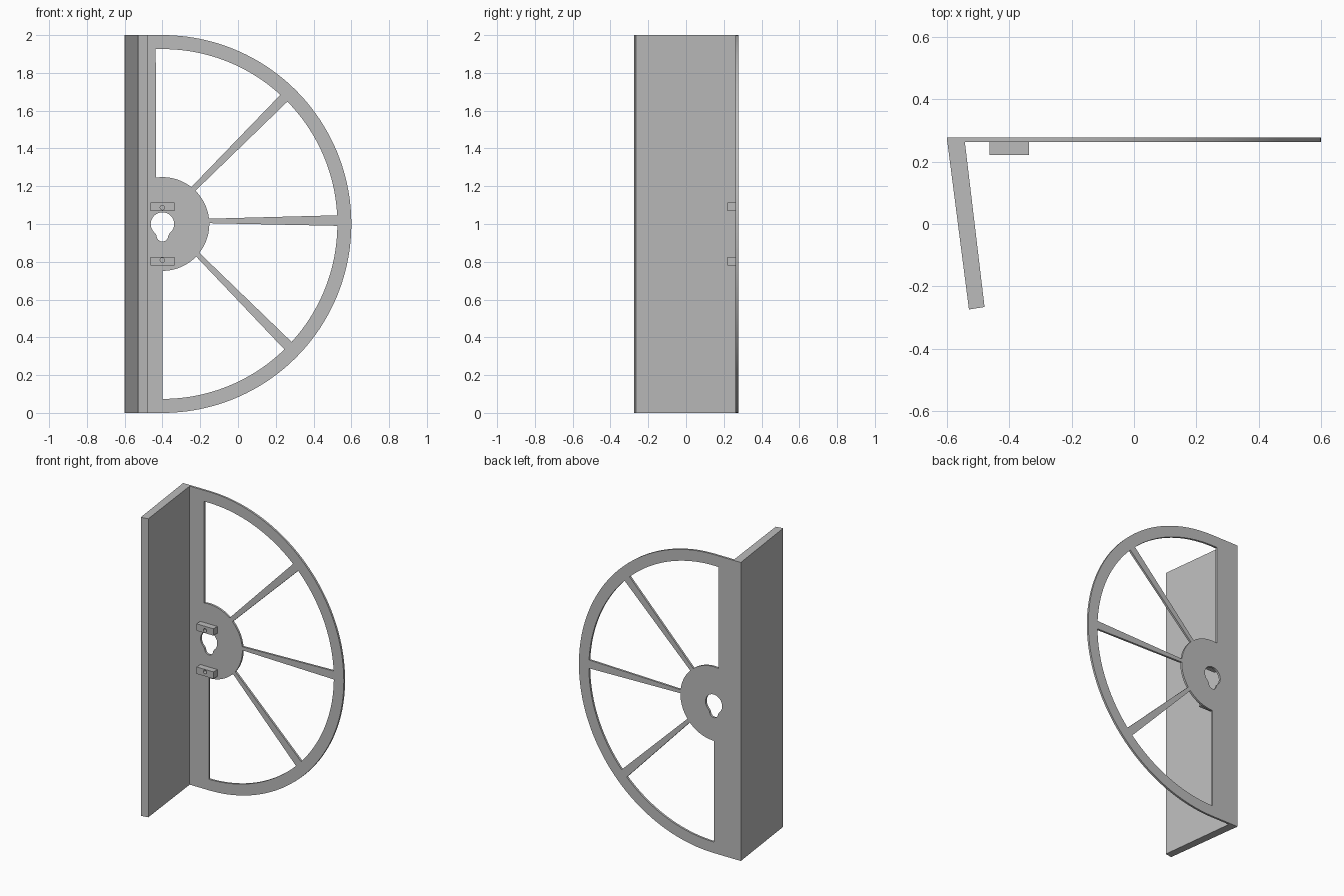
import bpy, bmesh, math

cube = bpy.data.objects.get("Cube")
if cube:
    bpy.data.objects.remove(cube)

grey = bpy.data.materials.new("mid_grey")
grey.use_nodes = True
colour = (0.5, 0.5, 0.5, 1)
grey.diffuse_color = colour
grey.node_tree.nodes["Principled BSDF"].inputs["Base Color"].default_value = colour

CX, CZ = -0.4, 1.0            # wheel centre
HUB, RIM = 0.248, 0.926       # hub radius, inner rim radius


def arc(radius, start, end, steps=32, cx=CX, cz=CZ):
    """Points along an arc in the x-z plane, angles in degrees."""
    angles = [math.radians(start + (end - start) * i / steps) for i in range(steps + 1)]
    return [(cx + radius * math.cos(a), cz + radius * math.sin(a)) for a in angles]


def circle(radius, cx, cz, steps=16):
    return arc(radius, 0, 360, steps, cx, cz)[:-1]


def sheet(name, loops, y_front, y_back):
    """Solid sheet in the x-z plane; the loops after the first are holes."""
    curve = bpy.data.curves.new(name, "CURVE")
    curve.dimensions = "2D"
    curve.fill_mode = "BOTH"
    curve.extrude = (y_back - y_front) / 2
    for loop in loops:
        spline = curve.splines.new("POLY")
        spline.points.add(len(loop) - 1)
        for point, (x, z) in zip(spline.points, loop):
            point.co = (x, z, 0, 1)
        spline.use_cyclic_u = True
    obj = bpy.data.objects.new(name, curve)
    bpy.context.collection.objects.link(obj)
    obj.rotation_euler.x = math.pi / 2
    obj.location.y = (y_front + y_back) / 2
    bpy.ops.object.select_all(action="DESELECT")
    obj.select_set(True)
    bpy.context.view_layer.objects.active = obj
    bpy.ops.object.convert(target="MESH")
    obj = bpy.context.object
    bm = bmesh.new()
    bm.from_mesh(obj.data)
    bmesh.ops.remove_doubles(bm, verts=bm.verts, dist=0.0001)
    bmesh.ops.recalc_face_normals(bm, faces=bm.faces)
    bm.to_mesh(obj.data)
    bm.free()
    obj.data.materials.clear()
    obj.data.materials.append(grey)
    bpy.ops.object.shade_smooth_by_angle(angle=math.radians(30))
    return obj


# Half wheel plate: D outline, four windows between the spokes, keyhole
outline = [(-0.6, 0), *arc(1, -90, 90, 96), (-0.6, 2)]
# Each window: hub start, hub end, rim end, rim start
windows = [
    (98, 52, 47.6, 92.2),
    (45.2, 6.5, 2.85, 44.4),
    (1, -38, -42.4, -0.6),
    (-44, -90, -90, -45.8),
]
holes = [arc(HUB, a, b) + arc(RIM, c, d) for a, b, c, d in windows]
keyhole = arc(0.062, -52, 232) + arc(0.031, 180, 360, 12, CX, 0.938)
sheet("half_wheel_plate", [outline, *holes, keyhole], 0.263, 0.277)

# Small drilled blocks above and below the keyhole
for name, z in (("upper_block", 1.092), ("lower_block", 0.803)):
    x0, x1, z0, z1 = CX - 0.063, CX + 0.063, z - 0.023, z + 0.023
    box = [(x0, z0), (x1, z0), (x1, z1), (x0, z1)]
    drill = circle(0.012, CX, 1.087 if z > CZ else 0.809)
    sheet(name, [box, drill], 0.221, 0.263)

# Slanted side wall, extruded upwards from its footprint
footprint = [(-0.6, 0.277), (-0.529, -0.274), (-0.479, -0.266), (-0.543, 0.27)]
bm = bmesh.new()
base = bm.faces.new([bm.verts.new((x, y, 0)) for x, y in footprint])
top = bmesh.ops.extrude_face_region(bm, geom=[base])["geom"]
bmesh.ops.translate(bm, vec=(0, 0, 2), verts=[v for v in top if isinstance(v, bmesh.types.BMVert)])
bmesh.ops.recalc_face_normals(bm, faces=bm.faces)
mesh = bpy.data.meshes.new("side_wall")
bm.to_mesh(mesh)
bm.free()
mesh.materials.append(grey)
bpy.context.collection.objects.link(bpy.data.objects.new("side_wall", mesh))
